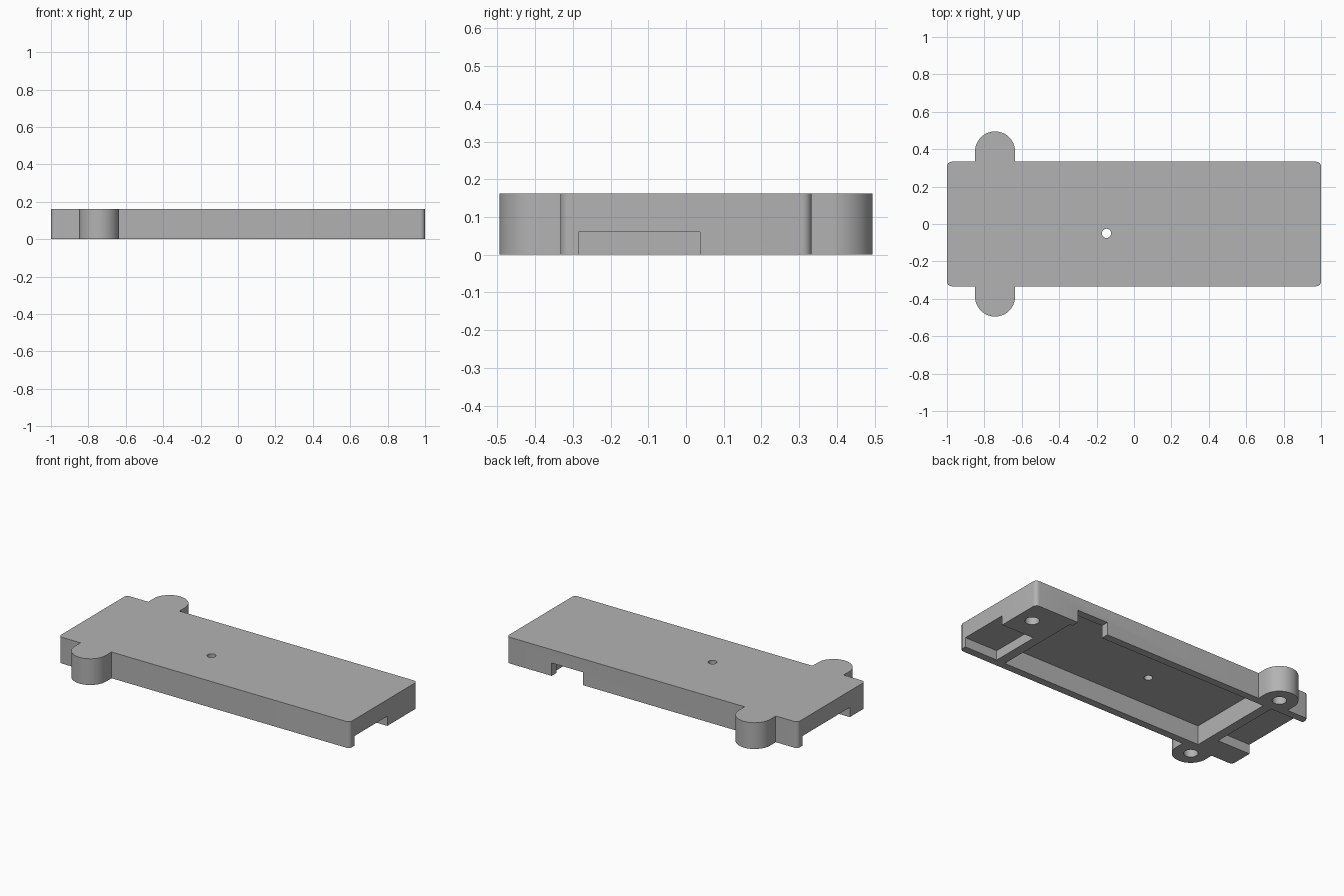
import bpy, bmesh
from math import cos, sin, radians

cube = bpy.data.objects.get("Cube")
if cube:
    bpy.data.objects.remove(cube, do_unlink=True)

HEIGHT = 0.163
HALF_W = 0.333
EAR_X, EAR_Y, EAR_R = -0.743, 0.388, 0.107

grey = bpy.data.materials.new("plain grey")
grey.use_nodes = True
colour = (0.45, 0.45, 0.45, 1)
grey.diffuse_color = colour
grey.node_tree.nodes["Principled BSDF"].inputs["Base Color"].default_value = colour


def arc(cx, cy, r, start, end, steps):
    """Points on an arc, angles in degrees."""
    angles = [radians(start + (end - start) * i / steps) for i in range(steps + 1)]
    return [(cx + r * cos(a), cy + r * sin(a)) for a in angles]


def prism(name, outline, z0, z1):
    """Extrude a flat outline between two heights."""
    bm = bmesh.new()
    base = bm.faces.new([bm.verts.new((x, y, z0)) for x, y in outline])
    top = bmesh.ops.extrude_face_region(bm, geom=[base])["geom"]
    verts = [v for v in top if isinstance(v, bmesh.types.BMVert)]
    bmesh.ops.translate(bm, verts=verts, vec=(0, 0, z1 - z0))
    bmesh.ops.recalc_face_normals(bm, faces=bm.faces)
    mesh = bpy.data.meshes.new(name)
    bm.to_mesh(mesh)
    bm.free()
    mesh.materials.append(grey)
    obj = bpy.data.objects.new(name, mesh)
    bpy.context.collection.objects.link(obj)
    return obj


def box(x0, x1, y0, y1):
    return [(x0, y0), (x1, y0), (x1, y1), (x0, y1)]


# Cover outline: rounded rectangle with a mounting ear on each long side
R = 0.025
upper = (arc(1 - R, HALF_W - R, R, 0, 90, 6)
         + [(EAR_X + EAR_R, HALF_W)]
         + arc(EAR_X, EAR_Y, EAR_R, 0, 180, 32)
         + [(EAR_X - EAR_R, HALF_W)]
         + arc(R - 1, HALF_W - R, R, 90, 180, 6))
outline = upper + [(x, -y) for x, y in reversed(upper)]
cover = prism("cover", outline, 0, HEIGHT)

# Underside cuts: name, outline, depth
cuts = [
    ("pocket", box(-0.71, 0.71, -0.285, 0.285), 0.12),
    ("right_end_notch", box(0.77, 1.1, -0.285, 0.037), 0.06),
    ("left_end_notch", box(-1.1, -0.77, -0.18, 0.285), 0.06),
    ("side_notch", box(0.475, 0.69, 0.25, 0.45), 0.08),
    ("pin_hole", arc(-0.147, -0.05, 0.025, 0, 345, 23), HEIGHT + 0.1),
]
# Blind screw holes
for x, y in [(EAR_X, EAR_Y), (EAR_X, -EAR_Y), (0.9, 0.18)]:
    cuts.append(("screw_hole", arc(x, y, 0.041, 0, 345, 23), 0.12))

helpers = []
for name, shape, depth in cuts:
    cutter = prism(name + "_cutter", shape, -0.1, depth)
    cutter.hide_render = True
    mod = cover.modifiers.new(name, 'BOOLEAN')
    mod.operation = 'DIFFERENCE'
    mod.solver = 'EXACT'
    mod.object = cutter
    helpers.append(cutter)

# Bake the cuts and remove the cutters
graph = bpy.context.evaluated_depsgraph_get()
cover.data = bpy.data.meshes.new_from_object(cover.evaluated_get(graph))
cover.modifiers.clear()
for cutter in helpers:
    bpy.data.objects.remove(cutter, do_unlink=True)

# Smooth the round walls, keep the corners crisp
bpy.ops.object.select_all(action='DESELECT')
cover.select_set(True)
bpy.context.view_layer.objects.active = cover
bpy.ops.object.shade_smooth_by_angle(angle=radians(30))
